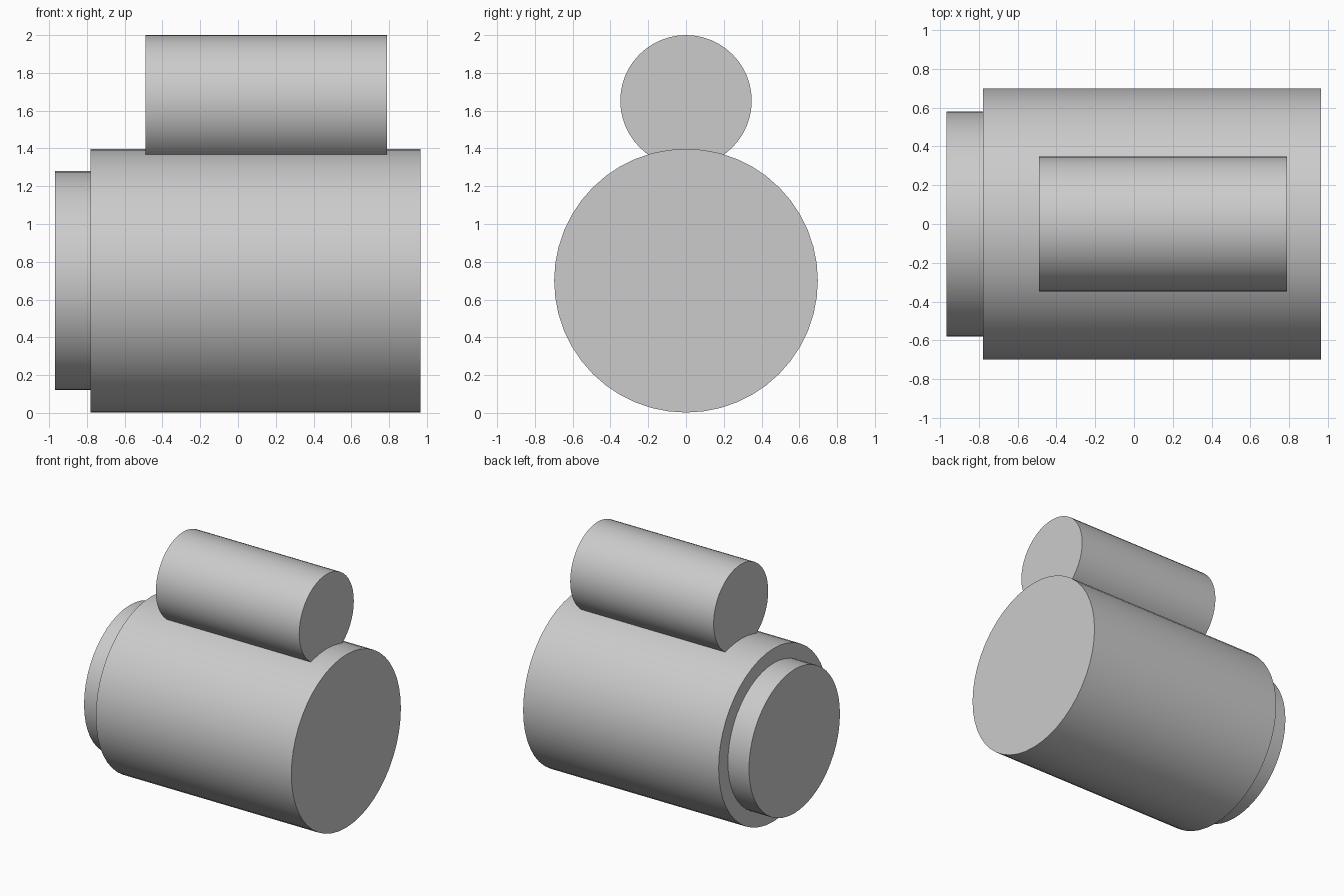
import bpy
import math

cube = bpy.data.objects.get("Cube")
if cube:
    bpy.data.objects.remove(cube, do_unlink=True)

grey = bpy.data.materials.new("plain grey")
grey.use_nodes = True
colour = (0.6, 0.6, 0.6, 1)
grey.diffuse_color = colour
grey.node_tree.nodes["Principled BSDF"].inputs["Base Color"].default_value = colour


def drum(name, x_start, x_end, radius, z):
    """Closed cylinder lying along the x axis."""
    bpy.ops.mesh.primitive_cylinder_add(
        vertices=48, radius=radius, depth=x_end - x_start,
        location=((x_start + x_end) / 2, 0, z),
        rotation=(0, math.pi / 2, 0))
    obj = bpy.context.object
    obj.name = name
    obj.data.materials.append(grey)
    bpy.ops.object.shade_smooth_by_angle(angle=math.radians(30))
    return obj


# Large body with a narrower end collar, and a small drum resting on top
drum("main_body", -0.78, 0.965, 0.698, 0.70)
drum("end_collar", -0.968, -0.77, 0.58, 0.70)
drum("top_cylinder", -0.49, 0.79, 0.348, 1.652)
